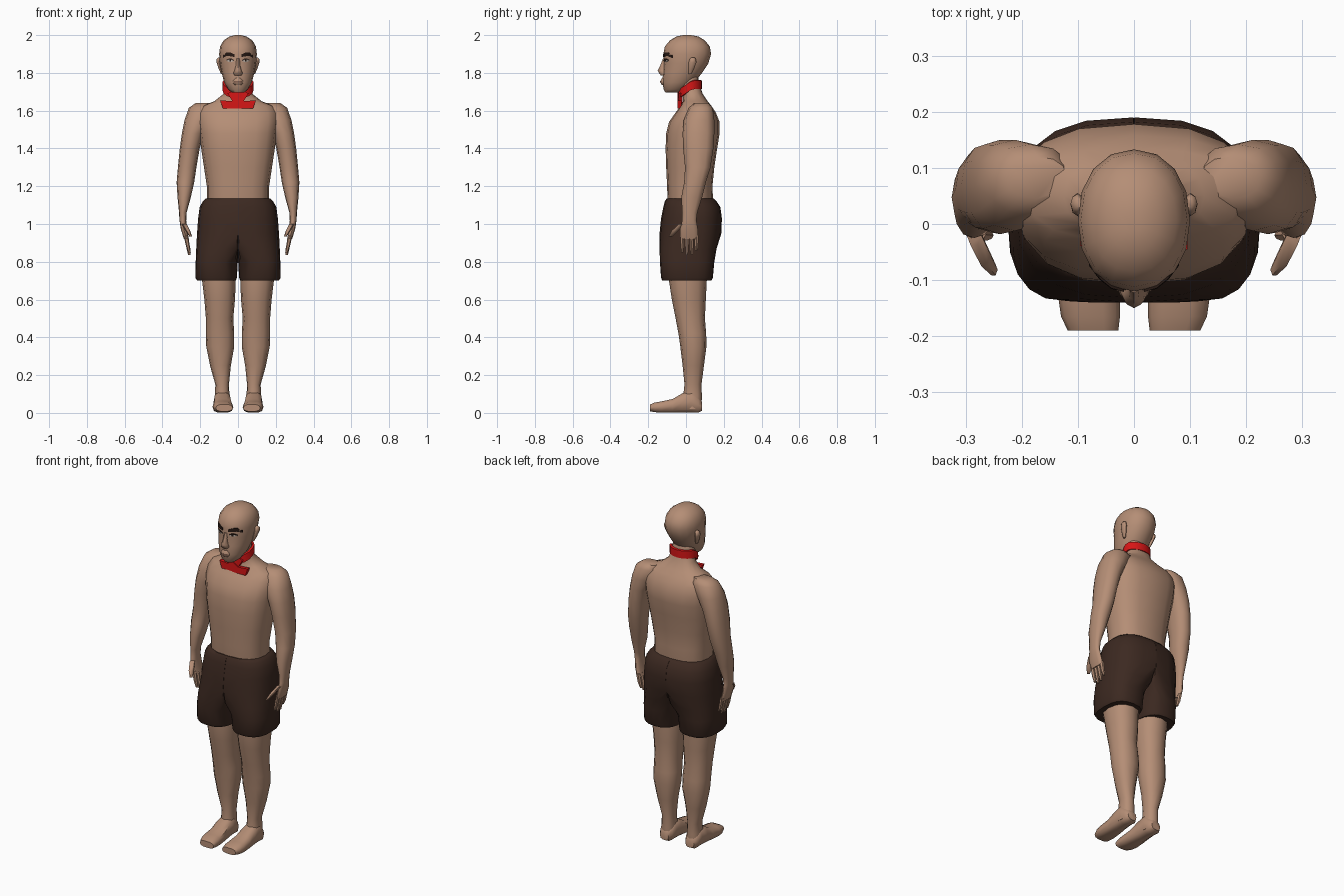
import bpy, bmesh, math
from mathutils import Vector
from mathutils.bvhtree import BVHTree


def material(name, rgb):
    m = bpy.data.materials.new(name)
    m.diffuse_color = (*rgb, 1)
    return m


SKIN = material("skin", (0.46, 0.27, 0.18))
LIP = material("lip", (0.27, 0.14, 0.095))
BROWN = material("dark_brown_cloth", (0.045, 0.022, 0.015))
RED = material("red_scarf", (0.68, 0.008, 0.008))
HAIR = material("brow_hair", (0.02, 0.01, 0.007))
WHITE = material("eye_white", (0.55, 0.48, 0.42))


def finish(bm, name, mat, angle=50):
    bmesh.ops.recalc_face_normals(bm, faces=bm.faces)
    mesh = bpy.data.meshes.new(name)
    bm.to_mesh(mesh)
    bm.free()
    mesh.materials.append(mat)
    ob = bpy.data.objects.new(name, mesh)
    bpy.context.collection.objects.link(ob)
    bpy.ops.object.select_all(action='DESELECT')
    ob.select_set(True)
    bpy.context.view_layer.objects.active = ob
    bpy.ops.object.shade_smooth_by_angle(angle=math.radians(angle))
    return ob


def loft(name, rings, mat, n=12, e=2.3, s=1, axis='z', clamp=False, angle=50):
    """Rings are (height, x0, x1, v0, v1): extents of a rounded section."""
    bm = bmesh.new()
    loops = []
    for h, x0, x1, v0, v1 in rings:
        loop = []
        for i in range(n):
            t = math.tau * i / n
            c, d = math.cos(t), math.sin(t)
            x = (x0 + x1) / 2 + (x1 - x0) / 2 * math.copysign(abs(c) ** (2 / e), c)
            v = (v0 + v1) / 2 + (v1 - v0) / 2 * math.copysign(abs(d) ** (2 / e), d)
            if clamp:
                x = max(x, 0)
            loop.append(bm.verts.new((s * x, v, h) if axis == 'z' else (s * x, h, v)))
        loops.append(loop)
    for a, b in zip(loops, loops[1:]):
        for i in range(n):
            j = (i + 1) % n
            bm.faces.new((a[i], a[j], b[j], b[i]))
    bm.faces.new(loops[0])
    bm.faces.new(loops[-1])
    return finish(bm, name, mat, angle)


def centred(rows):
    return [(z, -w, w, a, b) for z, w, a, b in rows]


# Torso and neck
loft("torso", centred([
    (1.06, .155, -.09, .13), (1.13, .165, -.098, .143), (1.2, .165, -.10, .14),
    (1.3, .18, -.105, .15), (1.4, .195, -.108, .165), (1.48, .205, -.105, .178),
    (1.54, .212, -.09, .178), (1.59, .21, -.055, .158), (1.625, .19, -.03, .135),
    (1.65, .125, -.015, .115), (1.69, .075, -.015, .088), (1.74, .066, -.03, .072),
    (1.80, .06, -.05, .06)]), SKIN, n=16, e=2.5)

# Head
head = loft("head", centred([
    (1.695, .032, -.108, -.03), (1.712, .052, -.118, .0), (1.75, .074, -.125, .045),
    (1.80, .086, -.122, .085), (1.85, .096, -.118, .118), (1.90, .10, -.12, .133),
    (1.94, .095, -.112, .126), (1.972, .076, -.085, .10), (1.993, .045, -.05, .065),
    (2.0, .015, -.015, .025)]), SKIN, n=16, e=2.15)
loft("nose", centred([
    (1.785, .018, -.132, -.10), (1.798, .025, -.142, -.10), (1.812, .019, -.15, -.10),
    (1.84, .011, -.136, -.10), (1.875, .01, -.122, -.10)]), SKIN, n=8, e=2)
loft("mouth_mound", centred([
    (1.735, .02, -.128, -.09), (1.747, .03, -.136, -.09), (1.757, .03, -.137, -.09),
    (1.772, .018, -.128, -.09)]), SKIN, n=10, e=2)
loft("lips", centred([
    (1.749, .027, -.138, -.09), (1.756, .027, -.139, -.09)]), LIP, n=10, e=2)

# Thin painted plates that follow the face surface
face_bm = bmesh.new()
face_bm.from_mesh(head.data)
face_tree = BVHTree.FromBMesh(face_bm)


def face_plate(name, columns, mat, s, lift):
    """Columns are (x, z_low, z_high), projected on the face."""
    bm = bmesh.new()
    rows = []
    for x, lo, hi in columns:
        row = []
        for z in (lo, hi):
            p = face_tree.ray_cast(Vector((s * x, -1, z)), Vector((0, 1, 0)))[0]
            row.append((bm.verts.new((s * x, p.y - lift, z)),
                        bm.verts.new((s * x, p.y + .003, z))))
        rows.append(row)
    for (a, b), (c, d) in zip(rows, rows[1:]):
        for p, q, r, t in ((a[0], c[0], d[0], b[0]), (a[0], a[1], c[1], c[0]),
                           (b[0], d[0], d[1], b[1])):
            bm.faces.new((p, q, r, t))
    for a, b in (rows[0], rows[-1]):
        bm.faces.new((a[0], b[0], b[1], a[1]))
    finish(bm, name, mat, 30)


for side, s in (("left", 1), ("right", -1)):
    # Face details and ears
    face_plate(side + "_eyebrow", [(.018, 1.884, 1.898), (.04, 1.888, 1.908),
                                   (.062, 1.889, 1.909), (.08, 1.879, 1.892)], HAIR, s, .005)
    face_plate(side + "_eye", [(.022, 1.862, 1.865), (.034, 1.858, 1.872),
                               (.048, 1.858, 1.872), (.06, 1.863, 1.866)], WHITE, s, .002)
    face_plate(side + "_eye_lash", [(.022, 1.864, 1.868), (.034, 1.870, 1.876),
                                    (.048, 1.870, 1.876), (.062, 1.864, 1.869)], HAIR, s, .004)
    face_plate(side + "_pupil", [(.036, 1.859, 1.872), (.046, 1.859, 1.872)], HAIR, s, .004)
    loft(side + "_ear", [(1.795, .08, .09, .012, .03), (1.82, .083, .102, .012, .042),
                         (1.855, .088, .113, .014, .055), (1.873, .09, .113, .02, .053),
                         (1.882, .09, .105, .028, .045)], SKIN, n=8, e=2, s=s)

    # Arm flowing into the palm
    loft(side + "_arm", [
        (1.64, .12, .225, .045, .12), (1.615, .11, .26, .015, .142),
        (1.55, .14, .283, -.012, .15), (1.48, .18, .297, -.018, .15),
        (1.40, .203, .308, -.015, .145), (1.30, .22, .318, -.005, .13),
        (1.22, .232, .325, -.01, .105), (1.14, .25, .32, -.025, .085),
        (1.06, .272, .312, -.02, .06), (1.02, .274, .31, -.02, .055),
        (.97, .271, .302, -.032, .063), (.92, .26, .286, -.03, .066)], SKIN, s=s)
    # Fingers and thumb
    for i in range(4):
        y = -.031 + i * .025
        tip = (.85, .835, .838, .86)[i]
        loft(f"{side}_finger_{i + 1}", [
            (.94, .264, .288, y, y + .024), (.89, .256, .277, y, y + .022),
            (tip, .25, .264, y + .004, y + .018)], SKIN, n=6, e=2, s=s)
    loft(side + "_thumb", [(1.0, .272, .298, -.04, .0), (.965, .254, .278, -.078, -.04),
                           (.935, .243, .258, -.093, -.07)], SKIN, n=6, e=2, s=s)

    # Half of the shorts: half a pelvis that turns into a trouser leg
    loft(side + "_half_of_shorts", [
        (.70, .012, .217, -.125, .135), (.715, .006, .225, -.132, .142),
        (.80, .001, .224, -.138, .15), (.87, -.08, .221, -.14, .162),
        (.95, -.215, .217, -.14, .187), (1.03, -.21, .211, -.132, .19),
        (1.09, -.202, .203, -.12, .182), (1.12, -.185, .186, -.112, .162),
        (1.135, -.17, .17, -.102, .148)], BROWN, n=20, e=2.6, s=s, clamp=True)

    # Leg
    loft(side + "_leg", [
        (.85, .02, .19, -.09, .11), (.70, .012, .19, -.09, .11),
        (.60, .016, .178, -.075, .105), (.50, .025, .17, -.055, .10),
        (.42, .02, .17, -.04, .107), (.35, .02, .168, -.03, .108),
        (.25, .038, .148, -.018, .095), (.15, .048, .12, -.008, .082),
        (.09, .045, .122, -.015, .084), (.02, .042, .125, -.02, .082)], SKIN, s=s)
    # Foot, lofted from toes to heel
    loft(side + "_foot", [
        (-.19, .028, .118, .008, .045), (-.165, .025, .13, .003, .056),
        (-.13, .025, .135, .0, .062), (-.07, .03, .132, .0, .075),
        (-.02, .035, .13, .0, .105), (.03, .038, .128, .0, .12),
        (.065, .042, .125, .0, .085), (.085, .055, .112, .01, .06)],
         SKIN, n=10, e=2.8, s=s, axis='y')

    # Scarf end, crossing the throat
    bm = bmesh.new()
    outline = [(-.03, 1.705), (.0, 1.67), (.03, 1.65), (.095, 1.655), (.08, 1.612), (-.005, 1.612),
               (-.055, 1.69)]
    y = -.042 - .003 * s
    bottom = [bm.verts.new((s * x, y, z)) for x, z in outline]
    top = [bm.verts.new((s * x, y + .02, z)) for x, z in outline]
    bm.faces.new(bottom)
    bm.faces.new(top)
    for i in range(len(outline)):
        j = (i + 1) % len(outline)
        bm.faces.new((bottom[i], bottom[j], top[j], top[i]))
    finish(bm, side + "_scarf_end", RED, 30)

# Scarf band, dipping toward the front
bm = bmesh.new()
n = 16
loops = []
for lift, inset in ((0, .012), (0, 0), (.045, 0), (.047, .012)):
    loop = []
    for i in range(n):
        t = math.tau * i / n
        back = (math.sin(t) + 1) / 2
        dip = 1.665 + .05 * min(1, back * 1.7)
        loop.append(bm.verts.new(((.082 - inset) * math.cos(t),
                                  .022 + (.064 - inset) * math.sin(t), dip + lift)))
    loops.append(loop)
for a, b in zip(loops, loops[1:] + loops[:1]):
    for i in range(n):
        j = (i + 1) % n
        bm.faces.new((a[i], a[j], b[j], b[i]))
finish(bm, "scarf_band", RED, 40)
face_bm.free()
